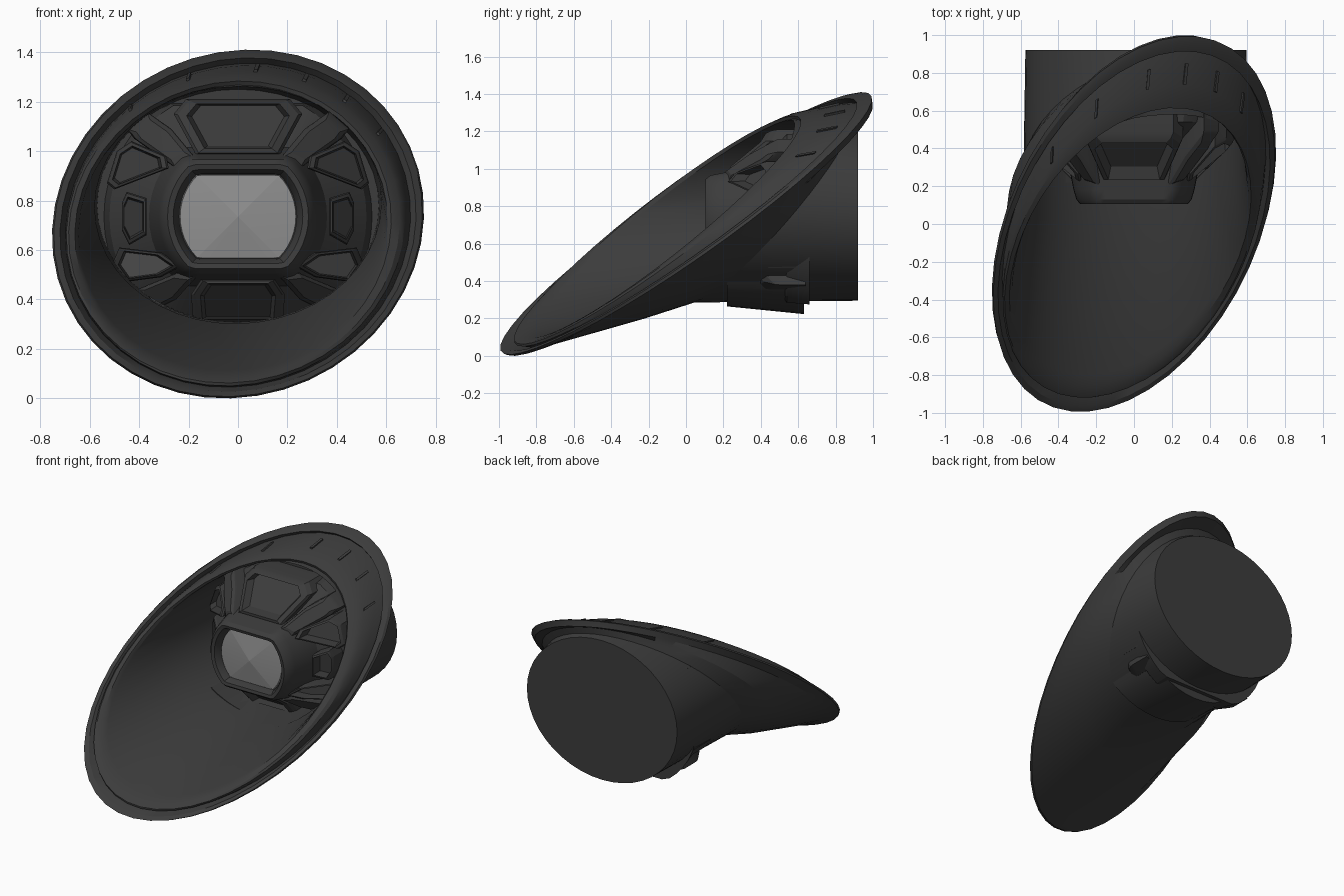
import bpy, bmesh
from math import sin, cos, pi, hypot, radians
from mathutils import Vector

if "Cube" in bpy.data.objects:
    bpy.data.objects.remove(bpy.data.objects["Cube"])


def material(name, v):
    m = bpy.data.materials.new(name)
    m.diffuse_color = (v, v, v, 1)
    m.use_nodes = True
    m.node_tree.nodes["Principled BSDF"].inputs["Base Color"].default_value = m.diffuse_color
    return m


DARK = material("dark_plastic", 0.045)
GLASS = material("lens_glass", 0.28)
SMOKE = material("smoked_glass", 0.14)


def loft(name, loops, mats=(DARK,), end_mat=0, tip=None, angle=25):
    """Skin equal-length loops of points and close both ends."""
    bm = bmesh.new()
    rings = [[bm.verts.new(p) for p in lp] for lp in loops]
    n = len(rings[0])
    for a, b in zip(rings, rings[1:]):
        for i in range(n):
            j = (i + 1) % n
            bm.faces.new((a[i], a[j], b[j], b[i]))
    bm.faces.new(rings[0])
    if tip:
        c = bm.verts.new(tip)
        ends = [bm.faces.new((rings[-1][i], rings[-1][(i + 1) % n], c)) for i in range(n)]
    else:
        ends = [bm.faces.new(rings[-1])]
    for f in ends:
        f.material_index = end_mat
    bmesh.ops.recalc_face_normals(bm, faces=bm.faces)
    me = bpy.data.meshes.new(name)
    bm.to_mesh(me)
    bm.free()
    for m in mats:
        me.materials.append(m)
    ob = bpy.data.objects.new(name, me)
    bpy.context.collection.objects.link(ob)
    bpy.ops.object.select_all(action='DESELECT')
    ob.select_set(True)
    bpy.context.view_layer.objects.active = ob
    bpy.ops.object.shade_smooth_by_angle(angle=radians(angle))
    return ob


def oval_point(t, rx, rz, cx, cz, y0, lean):
    """Point on an oval whose plane leans back towards the upper right."""
    k = lean / 0.98
    return Vector((cx + rx * cos(t) + 0.04 * k * rz * sin(t),
                   y0 + lean * (0.345 * cos(t) + 0.938 * sin(t)),
                   cz + rz * sin(t) + 0.03 * k * rx * cos(t)))


# Housing: rear can, flaring shell, stepped rim and deep inner bowl in one skin
N = 44
SHELF = (.692, .648, -.003, .698, -.035, .885)
CREST = (.685, .630, -.01, .692, -.09, .83)
housing = [
    (.585, .49, .01, .785, .92, 0),
    (.595, .50, .01, .785, .45, .44),
    (.67, .57, 0, .76, .30, .60),
    (.71, .665, 0, .705, .07, .93),
    (.742, .697, 0, .705, .025, .97),
    (.752, .705, 0, .705, .01, .985),
    (.745, .698, 0, .705, -.015, .98),
    (.72, .675, 0, .702, -.025, .94),
    (.698, .655, 0, .70, .03, .91),
    SHELF,
    CREST,
    (.67, .617, -.015, .69, -.115, .79),
    (.64, .593, -.02, .69, -.12, .735),
    (.625, .577, -.02, .69, -.09, .71),
    (.58, .48, 0, .782, .28, .30),
    (.57, .47, 0, .78, .63, 0),
]
loft("housing", [[oval_point(2 * pi * i / N, *p) for i in range(N)] for p in housing])

# Short ribs bridging the step at the top of the rim
for deg in (35, 52, 68, 85, 108, 130):
    t = radians(deg)
    tang = (oval_point(t + .01, *CREST) - oval_point(t - .01, *CREST)).normalized() * .008
    out = Vector((cos(t), 0, sin(t))) * .015
    loft("rim_rib", [[p - tang - out, p + tang - out, p + tang + out * .6, p - tang + out * .6]
                     for p in (oval_point(t, *SHELF), oval_point(t, *CREST))])

# Clamp band under the rear can, fading out at both ends
arc = [radians(230 + 80 * i / 12) for i in range(13)]


def crescent(y, d):
    outer = [oval_point(t, .58 + d * s, .485 + d * s, .01, .785, y, 0)
             for t, s in ((t, max(0, sin((t - arc[0]) / (arc[-1] - arc[0]) * pi)) ** .7 + .02)
                          for t in arc)]
    inner = [oval_point(t, .578, .483, .01, .785, y, 0) for t in reversed(arc)]
    return outer + inner


loft("rear_clamp", [crescent(.22, .035), crescent(.63, .075)])

# Projector body with bezel, and its faceted lens
CZ = .735


def flat_circle(r, h, y, n=48):
    return [Vector((r * cos(2 * pi * i / n), y, CZ + max(-h, min(h, r * sin(2 * pi * i / n)))))
            for i in range(n)]


body = [(.55, .46, .66), (.52, .45, .54), (.36, .28, .38), (.32, .24, .18), (.305, .23, .13),
        (.285, .21, .105), (.262, .19, .11), (.245, .175, .14), (.238, .17, .17)]
loft("projector_body", [flat_circle(*b) for b in body])
loft("projector_lens", [flat_circle(.238, .17, .168), flat_circle(.234, .168, .15)],
     (GLASS,), tip=(0, .125, CZ), angle=3)


# Pods arranged around the projector on a conical front
def on_cone(x, z, dy=0):
    k = (hypot(x, z - CZ) - .27) / .26
    return Vector((x, .14 + .28 * max(0, min(1.1, k)) + dy, z))


def pod(name, pts, recess=True, glass=None, both=True, shift=0):
    cx = sum(p[0] for p in pts) / len(pts)
    cz = sum(p[1] for p in pts) / len(pts)

    def ring(s, dy):
        return [on_cone(cx + (x - cx) * s, cz + (z - cz) * s, dy + shift) for x, z in pts]

    loops = [[Vector((x, .64, z)) for x, z in pts], ring(1, .02), ring(.94, 0)]
    loops += [ring(.80, -.005), ring(.72, .06)] if recess else [ring(.7, -.02)]
    for side in ((1, -1) if both else (1,)):
        mirrored = [[Vector((p.x * side, p.y, p.z)) for p in lp] for lp in loops]
        loft(name, mirrored, (DARK, glass) if glass else (DARK,), 1 if glass else 0, angle=20)


pod("upper_pod", [(-.17, .985), (.17, .985), (.26, 1.15), (.21, 1.21), (-.21, 1.21), (-.26, 1.15)],
    both=False, shift=.06)
pod("lower_pod", [(-.15, .48), (.15, .48), (.19, .42), (.18, .30), (-.18, .30), (-.19, .42)],
    both=False, shift=.05)
pod("upper_arm", [(.17, .97), (.25, .93), (.42, 1.05), (.45, 1.09), (.37, 1.16), (.27, 1.09)],
    recess=False, shift=.03)
pod("lower_arm", [(.16, .50), (.24, .51), (.41, .44), (.43, .38), (.34, .355), (.25, .40)],
    recess=False, shift=.03)
pod("upper_side_lamp", [(.28, .93), (.50, .845), (.53, .87), (.49, 1.00), (.43, 1.04), (.29, .98)])
pod("side_lamp", [(.37, .66), (.44, .62), (.47, .68), (.47, .79), (.45, .835), (.37, .81)],
    shift=.03)
pod("lower_side_lamp", [(.23, .535), (.31, .59), (.48, .61), (.51, .54), (.46, .47), (.31, .49)],
    glass=SMOKE)
